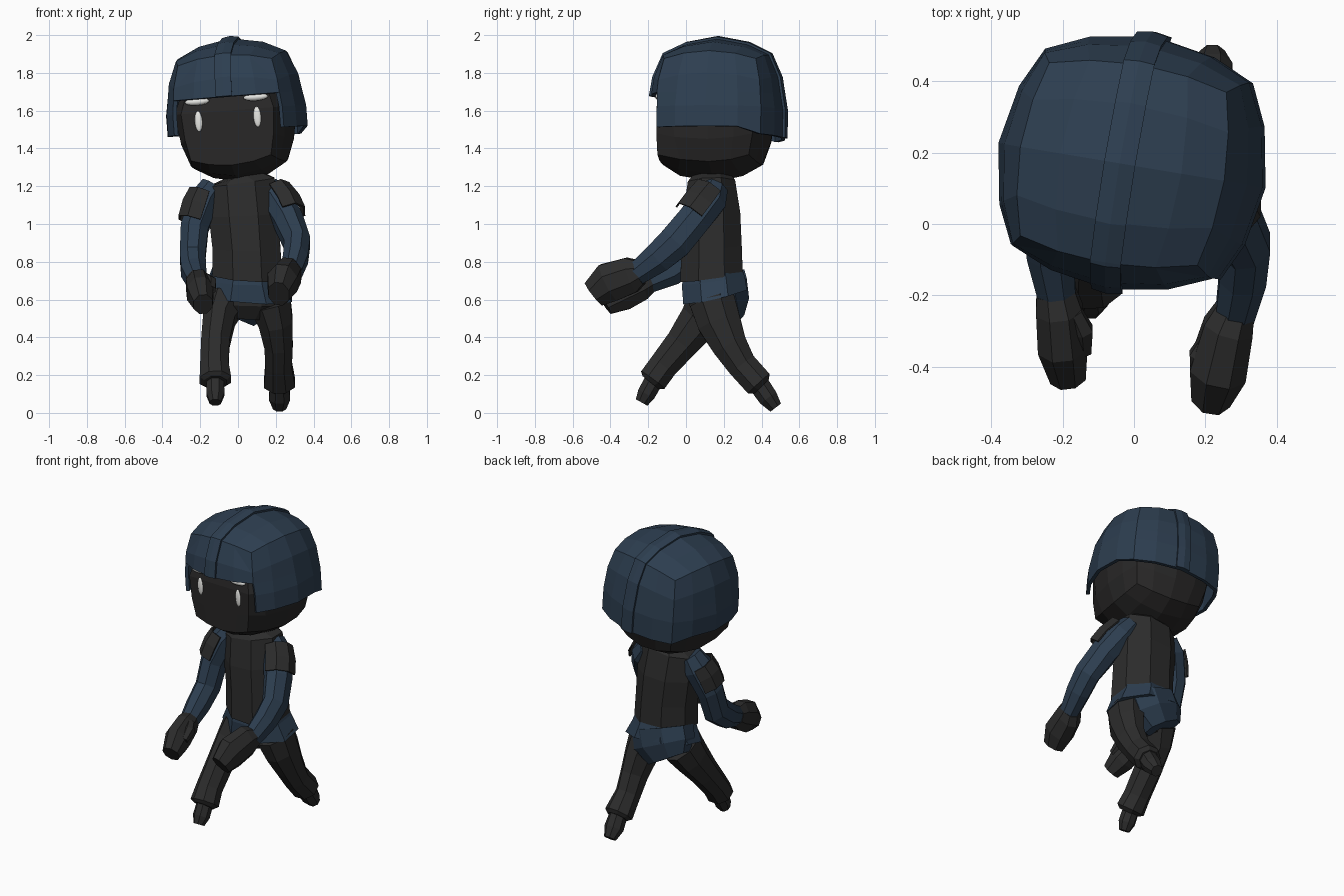
import bpy, bmesh, math
from mathutils import Vector, Matrix

if "Cube" in bpy.data.objects:
    bpy.data.objects.remove(bpy.data.objects["Cube"])


def material(name, r, g, b):
    mat = bpy.data.materials.new(name)
    mat.use_nodes = True
    mat.diffuse_color = (r, g, b, 1)
    mat.node_tree.nodes["Principled BSDF"].inputs["Base Color"].default_value = (r, g, b, 1)
    return mat


NAVY = material("navy_cloth", .026, .048, .08)
BLACK = material("black_cloth", .025, .025, .025)
DARK = material("dark_face", .021, .02, .02)
WHITE = material("eye_white", .8, .8, .77)


def finish(name, bm, mat, shell=0, offset=-1, smooth=False):
    mesh = bpy.data.meshes.new(name)
    bm.to_mesh(mesh)
    bm.free()
    mesh.materials.append(mat)
    obj = bpy.data.objects.new(name, mesh)
    bpy.context.collection.objects.link(obj)
    for poly in mesh.polygons:
        poly.use_smooth = smooth
    if shell:
        mod = obj.modifiers.new("thickness", "SOLIDIFY")
        mod.thickness = shell
        mod.offset = offset


def tube(name, rings, mat, sides=8, tilt=(0, 0), keep=None, shell=0):
    """Loft rings of (x, y, z, half width, half depth) along their own path."""
    bm = bmesh.new()
    centres = [Vector(r[:3]) for r in rings]
    top, bottom = centres[0].z, centres[-1].z
    grow = 1 / math.cos(math.pi / sides)
    loops = []
    for i, (c, ring) in enumerate(zip(centres, rings)):
        t = (centres[min(i + 1, len(rings) - 1)] - centres[max(i - 1, 0)]).normalized()
        u = (Vector((1, 0, 0)) - t * t.x).normalized()
        v = t.cross(u)
        fade = (top - c.z) / (top - bottom)
        loop = []
        for k in range(sides):
            a = 2 * math.pi * (k + .5) / sides
            d = (u * math.cos(a) * ring[3] + v * math.sin(a) * ring[4]) * grow
            d.z += fade * (tilt[0] * d.x + tilt[1] * d.y)
            loop.append(bm.verts.new(c + d))
        loops.append(loop)
    for a, b in zip(loops, loops[1:]):
        for k in range(sides):
            n = (k + 1) % sides
            bm.faces.new((a[k], a[n], b[n], b[k]))
    caps = [bm.faces.new(loops[0]), bm.faces.new(loops[-1])]
    bmesh.ops.recalc_face_normals(bm, faces=bm.faces[:])
    if keep:
        # open plate: only the faces that look towards the given direction
        aim = Vector(keep).normalized()
        drop = [f for f in bm.faces if f in caps or f.normal.dot(aim) < .15]
        bmesh.ops.delete(bm, geom=drop, context="FACES")
    finish(name, bm, mat, shell, 1)


def soft_cube():
    bm = bmesh.new()
    bmesh.ops.create_cube(bm, size=2)
    bmesh.ops.subdivide_edges(bm, edges=bm.edges[:], cuts=3, use_grid_fill=True)
    return bm


def rounded(p, amount):
    return p.lerp(p.normalized(), amount)


def cut(bm, co, no, clear=False):
    bmesh.ops.bisect_plane(bm, geom=bm.verts[:] + bm.edges[:] + bm.faces[:],
                           plane_co=co, plane_no=no, clear_outer=clear)


# Head pose: turned and leaning a little to one side
POSE = (Matrix.Translation((-.01, .165, 1.6)) @ Matrix.Rotation(math.radians(-9.5), 4, "Z")
        @ Matrix.Rotation(math.radians(-4.5), 4, "Y"))

# Head with a flat face
bm = soft_cube()
for v in bm.verts:
    p = rounded(v.co, .8)
    upper = v.co.z > .3
    v.co = Vector((p.x * .325, p.y * .315, p.z * .378))
    if p.y < 0:
        v.co.y = max(v.co.y * 1.35, -.285)
    if upper:
        v.co = Vector((v.co.x * .88, max(v.co.y * .9, -.25), v.co.z * .93))
bm.transform(POSE)
finish("head", bm, DARK)


# Helmet shell, and a narrow slice of the same shell as its ridge
def helmet(name, thickness, offset, half_width=None):
    bm = soft_cube()
    bottom = [f for f in bm.faces if f.normal.z < -.9]
    bmesh.ops.delete(bm, geom=bottom, context="FACES")
    for v in bm.verts:
        level = v.co.z
        p = rounded(Vector((v.co.x, v.co.y, max(level, 0))), .78)
        v.co = Vector((p.x * .377, p.y * .367, p.z * .384))
        if level < 0:
            v.co.z = level * (.11 if p.y < .6 else .145)
    cut(bm, (0, 0, .075), (0, 0, 1))
    cut(bm, (0, -.275, 0), (0, 1, 0))
    opening = [f for f in bm.faces if f.calc_center_median().z < .075
               and f.calc_center_median().y < -.275]
    bmesh.ops.delete(bm, geom=opening, context="FACES")
    if half_width:
        for s in (-1, 1):
            cut(bm, (s * half_width, 0, 0), (s, 0, 0), True)
    bm.transform(POSE)
    finish(name, bm, NAVY, thickness, offset)


helmet("helmet", .022, -1)
helmet("helmet_ridge", .013, 1, .042)


# Eyes and brows
def blob(name, x, z, size):
    bm = bmesh.new()
    bmesh.ops.create_uvsphere(bm, u_segments=12, v_segments=8, radius=1)
    bm.transform(POSE @ Matrix.Translation((x, -.284, z)) @ Matrix.Diagonal((*size, 1)))
    finish(name, bm, WHITE, smooth=True)


for side, s in (("left", 1), ("right", -1)):
    blob(side + "_eye", s * .158, -.045, (.021, .01, .055))
    blob(side + "_brow", s * .158, .06, (.067, .02, .02))

# Torso: vest, shirt hem hanging low behind the forward leg, trouser seat
tube("vest", [(0, .13, 1.26, .09, .09), (.015, .135, 1.22, .18, .125),
              (.03, .135, 1.05, .185, .152), (.045, .135, .87, .18, .16),
              (.05, .135, .72, .185, .165)], BLACK, 8, (-.1, .14))
tube("shirt_hem", [(.045, .14, .8, .16, .14), (.05, .145, .7, .19, .167),
                   (.055, .155, .62, .23, .17)], NAVY, 8, (-.14, .1))
tube("shirt_tail", [(.04, .185, .7, .185, .135), (.01, .21, .61, .19, .12),
                    (-.035, .225, .53, .135, .08)], NAVY)
tube("trouser_seat", [(.05, .14, .65, .19, .13), (.05, .14, .57, .18, .12),
                      (.05, .145, .5, .1, .07)], BLACK, 8, (-.05, 0))

# Legs in mid stride, each ending in a cuff and a narrow foot
tube("right_leg", [(-.065, .13, .59, .105, .125), (-.1, .08, .5, .085, .11),
                   (-.12, -.02, .37, .075, .088), (-.125, -.12, .25, .075, .077),
                   (-.12, -.175, .175, .083, .077), (-.12, -.187, .16, .06, .055)], BLACK)
tube("right_foot", [(-.12, -.16, .19, .045, .05), (-.12, -.21, .1, .048, .048),
                    (-.12, -.235, .055, .03, .035)], BLACK)
tube("left_leg", [(.17, .14, .59, .11, .12), (.2, .175, .48, .09, .115),
                  (.215, .23, .36, .075, .093), (.215, .295, .255, .07, .078),
                  (.22, .385, .155, .083, .077), (.22, .4, .14, .06, .055)], BLACK)
tube("left_foot", [(.22, .38, .16, .05, .055), (.22, .435, .08, .056, .052),
                   (.22, .475, .028, .035, .035)], BLACK)

# Sleeves
tube("left_sleeve", [(.15, .15, 1.19, .065, .07), (.2, .125, 1.13, .08, .09),
                     (.265, .04, 1.02, .078, .088), (.313, -.06, .9, .07, .09),
                     (.305, -.15, .82, .066, .08), (.28, -.27, .73, .053, .06)], NAVY)
tube("right_sleeve", [(-.13, .14, 1.2, .065, .07), (-.175, .125, 1.13, .078, .09),
                      (-.23, .08, .98, .074, .085), (-.24, .03, .83, .068, .085),
                      (-.235, -.08, .75, .066, .077), (-.215, -.21, .69, .052, .06)], NAVY)

# Shoulder plates
tube("left_shoulder_plate", [(.195, .13, 1.165, .077, .088), (.24, .08, 1.1, .085, .094),
                             (.268, .035, 1.04, .084, .094)], BLACK, 8, keep=(1, -.7, .6), shell=.01)
tube("right_shoulder_plate", [(-.18, .125, 1.155, .073, .088), (-.205, .105, 1.09, .083, .094),
                              (-.23, .085, 1.01, .08, .092)], BLACK, 8, keep=(-1, -.7, .5),
     shell=.01)

# Gloves with thumbs
tube("left_glove", [(.285, -.24, .745, .055, .065), (.265, -.29, .73, .07, .095),
                    (.235, -.41, .69, .08, .105), (.215, -.487, .63, .055, .075)], BLACK)
tube("left_thumb", [(.22, -.31, .74, .025, .03), (.185, -.37, .72, .03, .035),
                    (.18, -.43, .69, .02, .022)], BLACK, 6)
tube("right_glove", [(-.22, -.19, .7, .055, .06), (-.21, -.24, .68, .065, .085),
                     (-.2, -.34, .635, .07, .095), (-.185, -.43, .575, .05, .06)], BLACK)
tube("right_thumb", [(-.17, -.25, .71, .025, .03), (-.145, -.3, .69, .03, .035),
                     (-.14, -.36, .65, .02, .022)], BLACK, 6)
